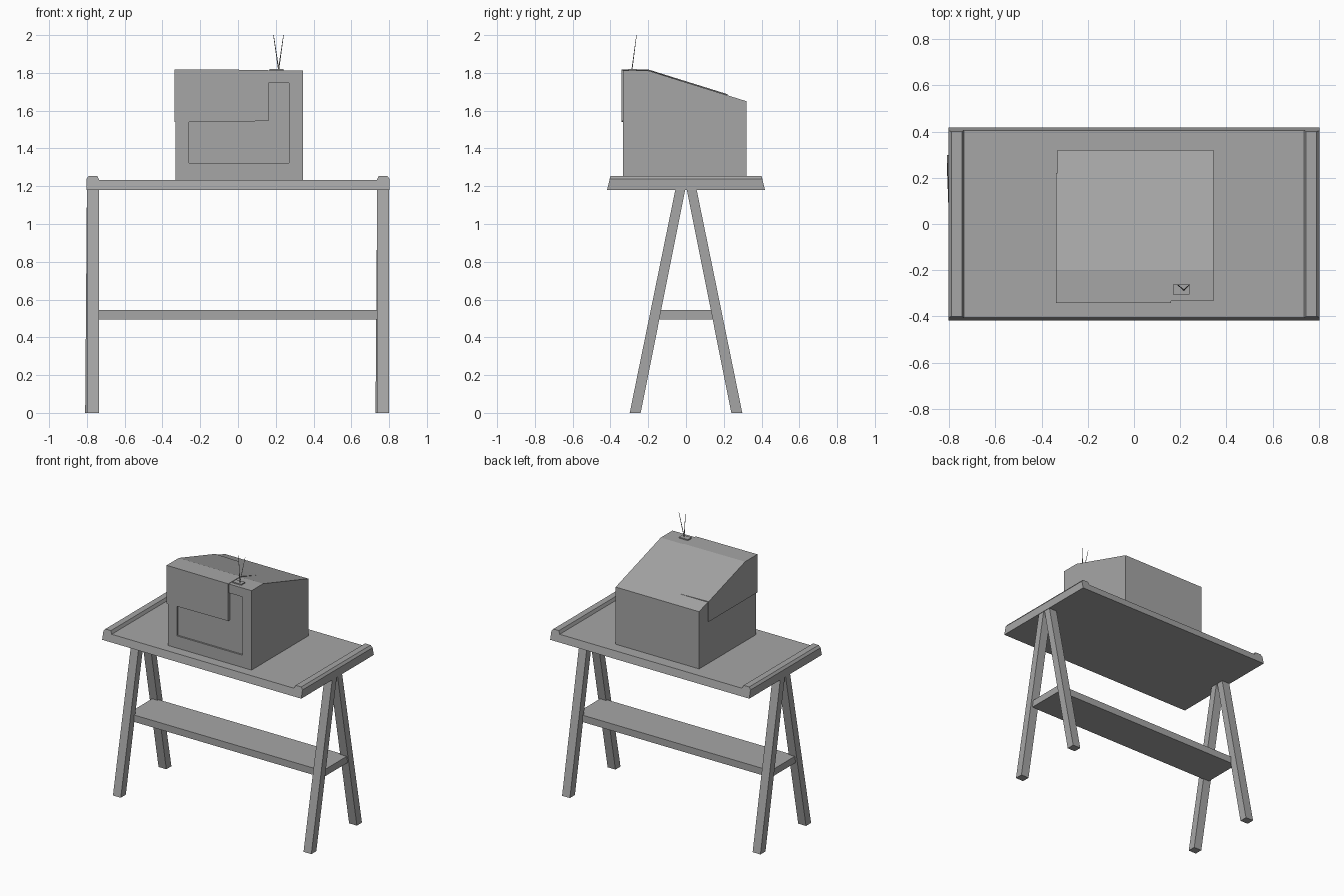
import bpy, bmesh
from math import cos, sin, tau

if "Cube" in bpy.data.objects:
    bpy.data.objects.remove(bpy.data.objects["Cube"])

GREY = (0.38, 0.38, 0.38, 1)
grey = bpy.data.materials.new("plain grey")
grey.use_nodes = True
grey.diffuse_color = GREY
grey.node_tree.nodes["Principled BSDF"].inputs["Base Color"].default_value = GREY


def loft(name, ring_a, ring_b):
    """Closed solid between two matching outlines."""
    bm = bmesh.new()
    a = [bm.verts.new(p) for p in ring_a]
    b = [bm.verts.new(p) for p in ring_b]
    bm.faces.new(a)
    bm.faces.new(b)
    n = len(a)
    for i in range(n):
        j = (i + 1) % n
        bm.faces.new((a[i], a[j], b[j], b[i]))
    bmesh.ops.recalc_face_normals(bm, faces=bm.faces[:])
    mesh = bpy.data.meshes.new(name)
    bm.to_mesh(mesh)
    bm.free()
    mesh.materials.append(grey)
    obj = bpy.data.objects.new(name, mesh)
    bpy.context.collection.objects.link(obj)
    return obj


def rect(x0, x1, y0, y1, z):
    return [(x0, y0, z), (x1, y0, z), (x1, y1, z), (x0, y1, z)]


def box(name, x0, x1, y0, y1, z0, z1):
    return loft(name, rect(x0, x1, y0, y1, z0), rect(x0, x1, y0, y1, z1))


# Table top: one cross-section with raised end lips, ends leaning outward
half = [(0.803, 1.18), (0.803, 1.238), (0.79, 1.255), (0.745, 1.255), (0.735, 1.233)]
outline = half + [(-x, z) for x, z in reversed(half)]


def tilted_end(side):
    return [(x, side * (0.4 + (1.255 - z) * 0.24), z) for x, z in outline]


loft("table_top", tilted_end(-1), tilted_end(1))

# A-frame legs; the back pair leans slightly sideways
for x_name, x0, x1 in (("left", 0.737, 0.8), ("right", -0.8, -0.737)):
    for y_name, s, lean in (("front", -1, 0), ("back", 1, -0.009)):
        foot = rect(x0 + lean, x1 + lean, s * 0.24, s * 0.298, 0)
        top = rect(x0, x1, s * 0.004, s * 0.056, 1.183)
        loft(f"{y_name}_{x_name}_leg", foot, top)

# Shelf between the legs
box("lower_shelf", -0.785, 0.785, -0.145, 0.145, 0.495, 0.545)

# Television case with a sloping back
case_side = [(-0.334, 1.232), (-0.334, 1.812), (-0.2, 1.812), (0.32, 1.65), (0.32, 1.232)]
case = loft("television_case",
            [(-0.33, y, z) for y, z in case_side],
            [(0.343, y, z) for y, z in case_side])

# Recessed screen and control strip
recess = [(-0.26, 1.322), (0.27, 1.322), (0.27, 1.747), (0.161, 1.747),
          (0.161, 1.545), (-0.26, 1.539)]
cutter = loft("screen_cutter",
              [(x, -0.4, z) for x, z in recess],
              [(x, -0.322, z) for x, z in recess])
cutter.hide_render = True
cutter.hide_set(True)
cut = case.modifiers.new("screen recess", "BOOLEAN")
cut.object = cutter
cut.operation = "DIFFERENCE"
cut.solver = "EXACT"

# Thin upper cover that fades into the slope
cover = [(-0.341, 1.818), (-0.2, 1.818)]
loft("upper_cover",
     [(-0.337, -0.341, 1.54)] + [(-0.337, y, z) for y, z in cover]
     + [(-0.337, 0.22, 1.687), (-0.337, 0.22, 1.54)],
     [(0.16, -0.341, 1.545)] + [(0.16, y, z - 0.002) for y, z in cover]
     + [(0.16, 0.22, 1.676), (0.16, 0.22, 1.545)])

# Aerial: small foot plate and two thin rods
box("aerial_base", 0.168, 0.24, -0.305, -0.262, 1.81, 1.82)


def circle(x, y, z, r):
    return [(x + r * cos(tau * i / 6), y + r * sin(tau * i / 6), z) for i in range(6)]


for name, tip in (("left", 0.241), ("right", 0.188)):
    loft(f"{name}_aerial_rod", circle(0.215, -0.286, 1.818, 0.003),
         circle(tip, -0.262, 2.0, 0.0015))
